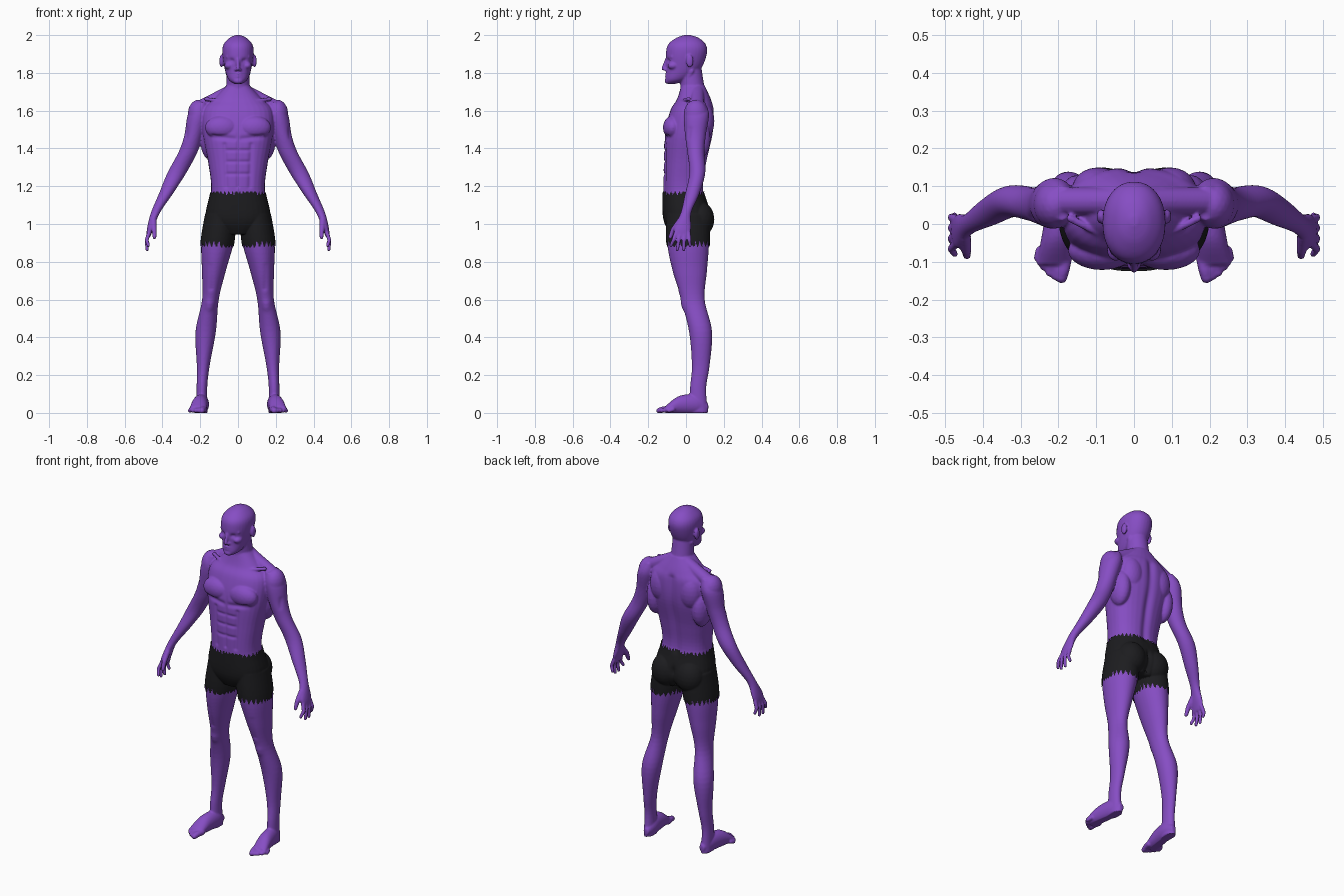
import bpy, bmesh, math, random
from mathutils import Vector, Matrix

if "Cube" in bpy.data.objects:
    bpy.data.objects.remove(bpy.data.objects["Cube"])

random.seed(4)
bm = bmesh.new()


def spline(rows, steps=6):
    """Smooth in-between rows (Catmull-Rom)."""
    out = []
    for i in range(len(rows) - 1):
        a, b, c, d = (rows[min(max(j, 0), len(rows) - 1)] for j in range(i - 1, i + 3))
        for k in range(steps):
            t = k / steps
            out.append([q + ((r - p) * t + (2 * p - 5 * q + 4 * r - s) * t * t
                             + (3 * q - p - 3 * r + s) * t ** 3) / 2
                        for p, q, r, s in zip(a, b, c, d)])
    return out + [list(rows[-1])]


def loft(rows, axis='z', power=2.0, n=32):
    """Closed skin through rows of (position, centre u, centre v, radius u, radius v)."""
    rings = []
    for t, u, v, ru, rv in spline(rows):
        ring = []
        for i in range(n):
            c, s = math.cos(math.tau * i / n), math.sin(math.tau * i / n)
            pu = u + ru * math.copysign(abs(c) ** (2 / power), c)
            pv = v + rv * math.copysign(abs(s) ** (2 / power), s)
            ring.append(bm.verts.new((pu, pv, t) if axis == 'z' else (pu, t, pv)))
        rings.append(ring)
    for a, b in zip(rings, rings[1:]):
        for i in range(n):
            bm.faces.new((a[i], a[(i + 1) % n], b[(i + 1) % n], b[i]))
    bm.faces.new(rings[0])
    bm.faces.new(rings[-1])


def front_back(rows):
    """(z, half width, front y, back y) to loft rows centred on x = 0."""
    return [(z, 0, (f + b) / 2, w, (b - f) / 2) for z, w, f, b in rows]


def ball(c, r):
    m = Matrix.Translation(c) @ Matrix.Diagonal((*r, 1))
    bmesh.ops.create_icosphere(bm, subdivisions=3, radius=1, matrix=m)


def bone(r1, r2, *pts):
    """Rounded tapered rod along points."""
    pts = [Vector(p) for p in pts]
    rad = [r1 + (r2 - r1) * i / (len(pts) - 1) for i in range(len(pts))]
    for p, r in zip(pts, rad):
        ball(p, (r, r, r))
    for p, q, a, b in zip(pts, pts[1:], rad, rad[1:]):
        m = Matrix.Translation((p + q) / 2) @ (q - p).to_track_quat('Z', 'Y').to_matrix().to_4x4()
        bmesh.ops.create_cone(bm, cap_ends=True, segments=16, radius1=a, radius2=b,
                              depth=(q - p).length, matrix=m)


# leg
loft([(1.05, .092, .01, .078, .11), (.9, .109, .011, .085, .111), (.75, .128, .02, .063, .091),
      (.6, .146, .036, .044, .063), (.43, .171, .077, .054, .061), (.25, .184, .078, .034, .047),
      (.13, .191, .064, .028, .043), (0, .19, .066, .03, .05)])
# foot and toes
loft([(.118, .186, .03, .015, .018), (.06, .19, .045, .036, .05),
      (-.035, .203, .042, .042, .048), (-.108, .214, .018, .044, .019)], axis='y')
for i in range(5):
    x, tip, r = .184 + .0155 * i, -.141 + .0032 * i * i, .0115 if i else .016
    bone(r * 1.1, r, (x - .004, -.085, .019), (x + .003, tip + .02, .018), (x + .008, tip, .012))
# arm and palm
loft([(1.645, .19, .055, .03, .045), (1.58, .21, .055, .055, .067), (1.47, .235, .05, .049, .055),
      (1.38, .265, .052, .05, .045), (1.27, .324, .06, .05, .042), (1.16, .382, .033, .037, .038),
      (1.06, .437, 0, .024, .028), (.98, .463, -.018, .018, .045), (.935, .474, -.02, .011, .037)])
# fingers and thumb
for i in range(4):
    base, y, end = -.052 + .0217 * i, -.08 + .034 * i, i in (0, 3)
    bone(.0115, .009, (.47, base, .955), (.484, (base + y) / 2, .915),
         (.481 - .007 * end, y, .864 + .022 * end))
bone(.017, .0105, (.448, -.032, 1.015), (.444, -.068, .97), (.442, -.084, .93))
# trapezius, deltoid, chest, shoulder blade, flank, buttock
bone(.037, .037, (.03, .06, 1.705), (.19, .06, 1.622))
ball((.21, .052, 1.58), (.056, .064, .078))
ball((.085, -.07, 1.51), (.09, .052, .064))
ball((.095, .095, 1.545), (.068, .055, .1))
ball((.15, .06, 1.45), (.05, .07, .11))
ball((.08, .073, 1.025), (.078, .072, .09))
# collarbone and neck cord
bone(.009, .01, (.015, -.05, 1.638), (.09, -.025, 1.65), (.17, .015, 1.662))
bone(.014, .011, (.055, .03, 1.81), (.012, -.038, 1.655))
# ear, brow, cheekbone, nostril
ball((.088, .02, 1.862), (.011, .02, .034))
bone(.011, .01, (.014, -.093, 1.884), (.055, -.072, 1.885))
ball((.048, -.068, 1.838), (.024, .03, .02))
ball((.011, -.107, 1.817), (.009, .011, .008))

# mirror everything above to the other side
dup = bmesh.ops.duplicate(bm, geom=bm.verts[:] + bm.edges[:] + bm.faces[:])['geom']
for v in dup:
    if isinstance(v, bmesh.types.BMVert):
        v.co.x *= -1

# torso
loft(front_back([(.95, .08, -.08, .1), (1.03, .165, -.116, .13), (1.18, .142, -.12, .093),
                 (1.32, .157, -.118, .108), (1.48, .187, -.112, .143), (1.6, .185, -.083, .148),
                 (1.66, .13, -.048, .132), (1.73, .064, -.026, .1)]), power=2.4)
# neck
loft(front_back([(1.62, .07, -.03, .12), (1.73, .062, -.03, .097), (1.84, .058, -.04, .08)]))
# head
loft(front_back([(1.742, .02, -.1, -.055), (1.765, .05, -.109, .01), (1.82, .07, -.103, .078),
                 (1.9, .083, -.106, .11), (1.95, .077, -.095, .105), (1.985, .045, -.052, .068),
                 (2.001, .01, -.005, .02)]), power=2.15)
# nose, lips, chin
bone(.008, .011, (0, -.103, 1.872), (0, -.119, 1.823))
for z in (1.794, 1.781):
    ball((0, -.099, z), (.024, .012, .006))
ball((0, -.096, 1.757), (.026, .017, .016))

# fuse all parts into one smooth skin
bmesh.ops.recalc_face_normals(bm, faces=bm.faces[:])
mesh = bpy.data.meshes.new("body")
bm.to_mesh(mesh)
bm.free()
body = bpy.data.objects.new("body", mesh)
bpy.context.collection.objects.link(body)
fuse = body.modifiers.new("fuse", 'REMESH')
fuse.mode, fuse.voxel_size = 'VOXEL', .005
relax = body.modifiers.new("relax", 'SMOOTH')
relax.factor, relax.iterations = .5, 4
dg = bpy.context.evaluated_depsgraph_get()
skin = bpy.data.meshes.new_from_object(body.evaluated_get(dg))
body.modifiers.clear()
body.data = skin

# sculpt strokes: start, end, radius, height (mirrored)
strokes = [
    ((0, .15, 1.62), (0, .095, 1.17), .022, -.013),        # spine
    ((0, -.12, 1.58), (0, -.12, 1.2), .009, -.006),        # midline
    ((.02, -.12, 1.452), (.13, -.1, 1.462), .013, -.008),  # under chest
    ((.072, -.11, 1.42), (.062, -.11, 1.2), .012, -.006),  # sides of belly
    ((.033, -.102, 1.864), (.04, -.098, 1.864), .012, -.01),  # eye socket
    ((0, .14, 1.09), (0, .1, .95), .016, -.016),           # seat cleft
    ((.15, -.02, .575), (.15, -.02, .56), .022, .006),     # kneecap
    ((.14, -.06, .78), (.142, -.04, .66), .013, -.005),    # thigh split
    ((.265, .025, 1.5), (.28, .01, 1.46), .014, -.004),    # under deltoid
] + [((0, -.12, z), (.06, -.115, z), .009, -.005) for z in (1.39, 1.33, 1.265)]
normals = [v.normal.copy() for v in skin.vertices]
for p, q, r, h in strokes:
    p, q = Vector(p), Vector(q)
    d, lo, hi = q - p, min(p.z, q.z) - 2.5 * r, max(p.z, q.z) + 2.5 * r
    for v, nrm in zip(skin.vertices, normals):
        if lo < v.co.z < hi:
            c = Vector((abs(v.co.x), v.co.y, v.co.z))
            t = max(0, min(1, (c - p).dot(d) / d.length_squared))
            g = (c - p - d * t).length / r
            if g < 2.5:
                v.co += nrm * (h * math.exp(-g * g))
# flat soles
for v in skin.vertices:
    v.co.z = max(v.co.z, 0)
skin.update()

# frayed shorts, lifted from the skin
teeth = [random.uniform(.008, .04) for _ in range(64)]


def fray(angle, count):
    f = (angle / math.tau + .5) * count
    return teeth[int(f) % 64] * abs(2 * (f % 1) - 1)


def in_shorts(c):
    if abs(c.x) > .28 or not .86 < c.z < 1.2:
        return False
    low = .875 + fray(math.atan2(c.y - .01, abs(c.x) - .113), 26)
    return low < c.z < 1.175 - fray(math.atan2(c.y, c.x), 40) * .7


sb = bmesh.new()
sb.from_mesh(skin)
bmesh.ops.delete(sb, geom=[f for f in sb.faces if not in_shorts(f.calc_center_median())], context='FACES')
for v, n in [(v, v.normal.copy()) for v in sb.verts]:
    v.co += n * .005
cloth = bpy.data.meshes.new("shorts")
sb.to_mesh(cloth)
sb.free()
shorts = bpy.data.objects.new("shorts", cloth)
bpy.context.collection.objects.link(shorts)

# colours and smooth shading
for ob, name, colour in ((body, "purple_skin", (.24, .075, .55, 1)),
                         (shorts, "black_cloth", (.012, .012, .014, 1))):
    mat = bpy.data.materials.new(name)
    mat.diffuse_color = colour
    mat.use_nodes = True
    mat.node_tree.nodes["Principled BSDF"].inputs["Base Color"].default_value = mat.diffuse_color
    ob.data.materials.clear()
    ob.data.materials.append(mat)
    ob.data.polygons.foreach_set("use_smooth", [True] * len(ob.data.polygons))
